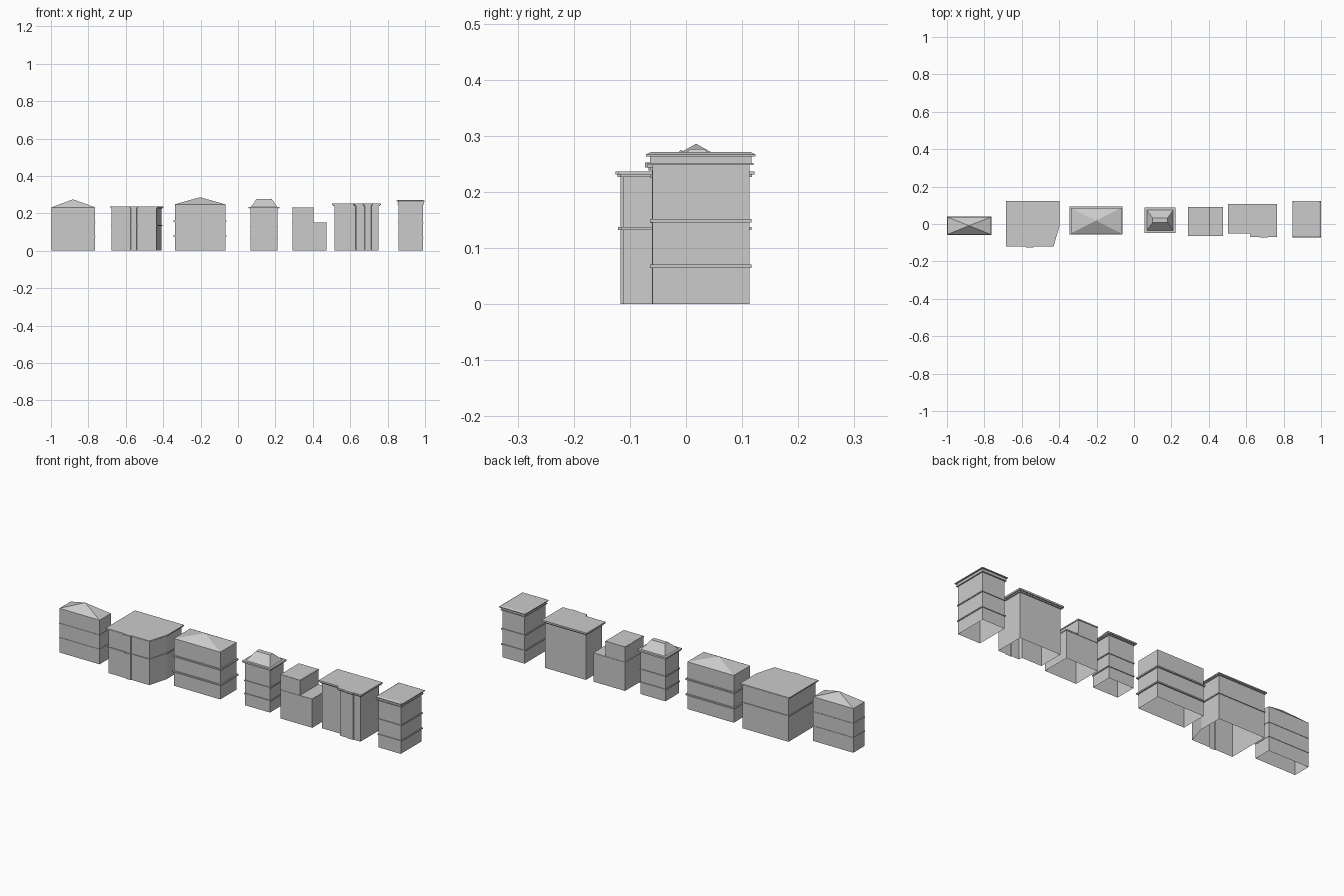
import bpy
from mathutils import Vector

if "Cube" in bpy.data.objects:
    bpy.data.objects.remove(bpy.data.objects["Cube"])


def rect(x0, x1, y0, y1):
    return [(x0, y0), (x1, y0), (x1, y1), (x0, y1)]


def offset(poly, d):
    """Push a counter-clockwise outline outwards with mitred corners."""
    out = []
    n = len(poly)
    for i in range(n):
        p = Vector(poly[i])
        a = (p - Vector(poly[i - 1])).normalized()
        b = (Vector(poly[(i + 1) % n]) - p).normalized()
        n1, n2 = Vector((a.y, -a.x)), Vector((b.y, -b.x))
        out.append(p + (n1 + n2) * d / (1 + n1.dot(n2)))
    return out


def make(name, verts, faces):
    me = bpy.data.meshes.new(name)
    me.from_pydata(verts, [], faces)
    ob = bpy.data.objects.new(name, me)
    bpy.context.collection.objects.link(ob)
    return ob


def loft(name, rings, cap=False):
    """rings: list of (outline, z), bottom to top."""
    n = len(rings[0][0])
    verts = [(p[0], p[1], z) for poly, z in rings for p in poly]
    faces = []
    for r in range(len(rings) - 1):
        for i in range(n):
            j = (i + 1) % n
            faces.append((r * n + i, r * n + j, (r + 1) * n + j, (r + 1) * n + i))
    if cap:
        k = (len(rings) - 1) * n
        faces.append(tuple(range(k, k + n)))
    return make(name, verts, faces)


def walls(name, poly, h, z0=0.0, cap=False):
    loft(name + "_walls", [(poly, z0), (poly, h)], cap)


def band(name, poly, z, d=0.005, t=0.006):
    """Thin moulding running round the outline at height z."""
    o = offset(poly, d)
    loft(name + "_band", [(poly, z - t / 2), (o, z - t / 2), (o, z + t / 2), (poly, z + t / 2)])


def cornice(name, poly, steps):
    """steps: (overhang, z) profile, closed on top as a flat roof."""
    loft(name + "_cornice", [(offset(poly, d), z) for d, z in steps], True)


def pyramid(name, poly, z, apex):
    n = len(poly)
    make(name + "_roof", [(x, y, z) for x, y in poly] + [apex],
         [(i, (i + 1) % n, n) for i in range(n)])


# far left house with pyramid roof
p = rect(-0.998, -0.765, -0.056, 0.037)
walls("left_house", p, 0.232)
for z in (0.077, 0.152):
    band("left_house", p, z, 0.002)
pyramid("left_house", p, 0.232, (-0.882, -0.009, 0.275))

# corner block with slanted right side and shallow projecting bay
p = [(-0.675, -0.112), (-0.575, -0.112), (-0.572, -0.117), (-0.543, -0.117),
     (-0.54, -0.112), (-0.437, -0.112), (-0.408, -0.012), (-0.408, 0.113), (-0.675, 0.113)]
walls("corner_block", p, 0.23)
band("corner_block", p, 0.135, 0.004)
cornice("corner_block", p, [(0, 0.227), (0.005, 0.227), (0.005, 0.231),
                            (0.009, 0.231), (0.009, 0.237)])

# wide house with pyramid roof
p = rect(-0.338, -0.068, -0.05, 0.086)
walls("wide_house", p, 0.248)
for z in (0.077, 0.158):
    band("wide_house", p, z, 0.007, 0.007)
pyramid("wide_house", p, 0.248, (-0.203, 0.018, 0.286))

# narrow tower house with mansard roof
p = rect(0.067, 0.211, -0.036, 0.076)
walls("tower_house", p, 0.23)
for z in (0.062, 0.13):
    band("tower_house", p, z, 0.004)
cornice("tower_house", p, [(0, 0.223), (0.006, 0.223), (0.006, 0.228),
                           (0.011, 0.228), (0.011, 0.235)])
loft("mansard_roof", [(offset(p, -0.002), 0.235),
                      (rect(0.1, 0.18, 0.008, 0.032), 0.277)], True)

# stepped house: tall left part and low right part
tall = rect(0.291, 0.404, -0.061, 0.09)
low = rect(0.291, 0.474, -0.061, 0.09)
walls("stepped_low", low, 0.152, cap=True)
walls("stepped_tall", tall, 0.232, 0.152, cap=True)
band("stepped_low", low, 0.148, 0.002)
band("stepped_tall", tall, 0.228, 0.002)

# broad block with projecting right bay
p = [(0.515, -0.038), (0.628, -0.038), (0.632, -0.057), (0.675, -0.057), (0.678, -0.061),
     (0.71, -0.061), (0.713, -0.057), (0.752, -0.057), (0.752, 0.095), (0.515, 0.095)]
walls("broad_block", p, 0.24)
cornice("broad_block", p, [(0, 0.238), (0.006, 0.238), (0.006, 0.244),
                           (0.012, 0.244), (0.012, 0.253)])

# far right tower with heavy cornice and hipped cap
p = rect(0.859, 0.988, -0.06, 0.113)
walls("right_tower", p, 0.25)
for z in (0.068, 0.149):
    band("right_tower", p, z, 0.004)
cornice("right_tower", p, [(0, 0.248), (0.007, 0.248), (0.007, 0.252), (0.004, 0.252),
                           (0.004, 0.263), (0.011, 0.263), (0.011, 0.267), (0.003, 0.271)])
